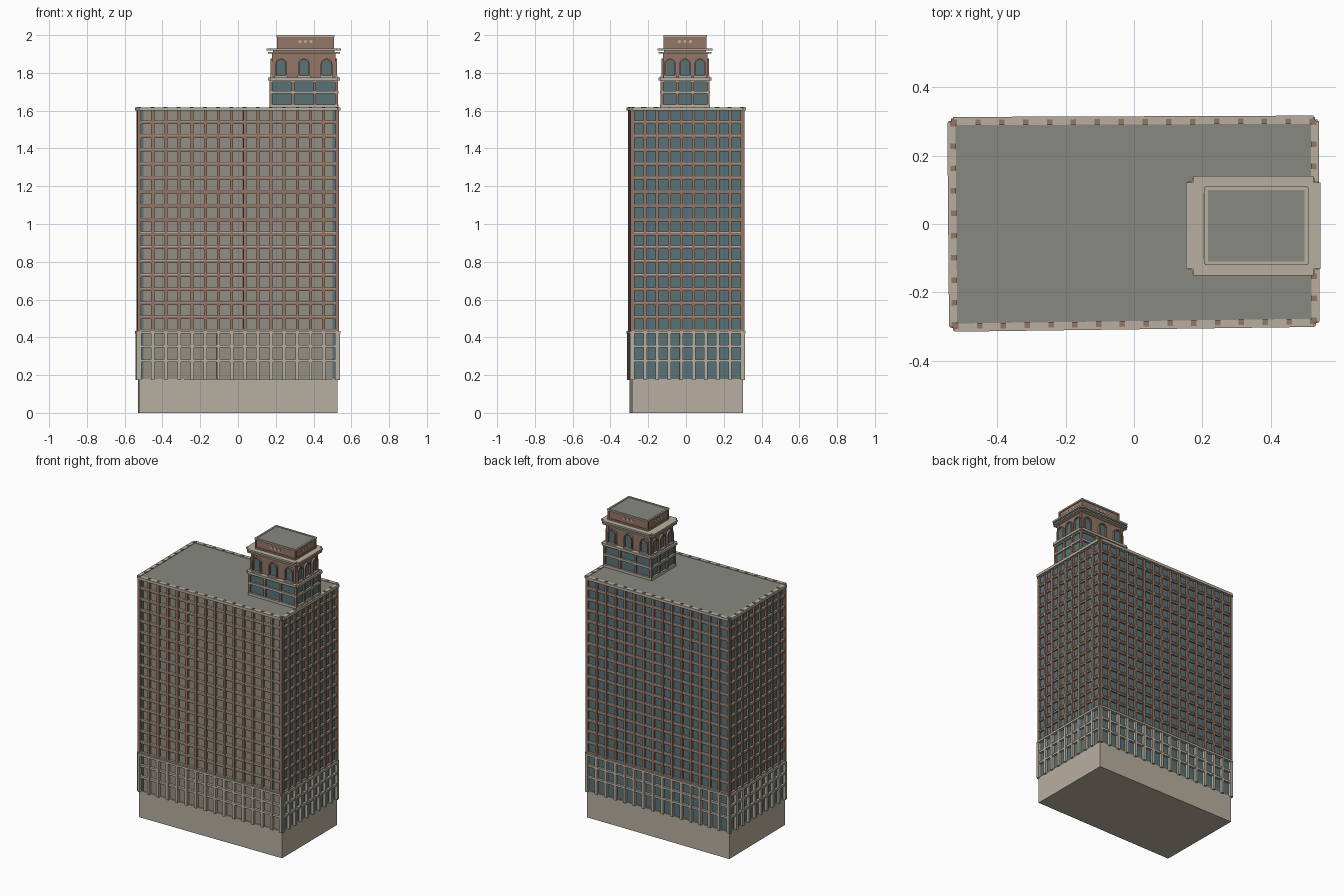
import bpy, bmesh, math
from mathutils import Matrix, Vector

if "Cube" in bpy.data.objects:
    bpy.data.objects.remove(bpy.data.objects["Cube"])


def material(name, rgb):
    m = bpy.data.materials.new(name)
    m.diffuse_color = (*rgb, 1)
    m.use_nodes = True
    m.node_tree.nodes["Principled BSDF"].inputs["Base Color"].default_value = m.diffuse_color
    return m


CREAM = material("cream_stone", (0.48, 0.43, 0.35))
BROWN = material("brown_brick", (0.30, 0.18, 0.135))
TEAL = material("teal_glass", (0.10, 0.17, 0.185))
GREY = material("grey_roof", (0.25, 0.25, 0.225))
WALL = material("grey_wall", (0.29, 0.275, 0.23))

parts = {}


def prism(part, mat, M, outline, d0, d1):
    """Extrude a wall outline (along, up) from depth d0 to d1 outward."""
    bm = parts.setdefault(part, (bmesh.new(), mat))[0]
    back = [bm.verts.new(M @ Vector((u, -d0, z))) for u, z in outline]
    front = [bm.verts.new(M @ Vector((u, -d1, z))) for u, z in outline]
    bm.faces.new(back[::-1])
    bm.faces.new(front)
    for i in range(len(outline)):
        j = (i + 1) % len(outline)
        bm.faces.new((back[i], back[j], front[j], front[i]))


def slab(part, mat, M, u0, u1, z0, z1, d0, d1):
    prism(part, mat, M, [(u0, z0), (u1, z0), (u1, z1), (u0, z1)], d0, d1)


def block(part, mat, corners, z0, z1):
    """Vertical prism over a plan outline."""
    bm = parts.setdefault(part, (bmesh.new(), mat))[0]
    lo = [bm.verts.new((x, y, z0)) for x, y in corners]
    hi = [bm.verts.new((x, y, z1)) for x, y in corners]
    bm.faces.new(lo[::-1])
    bm.faces.new(hi)
    for i in range(len(lo)):
        j = (i + 1) % len(lo)
        bm.faces.new((lo[i], lo[j], hi[j], hi[i]))


def walls(corners):
    """Yield local frame and length of each wall: front, right, back, left."""
    for i in range(4):
        a, b = Vector((*corners[i], 0)), Vector((*corners[(i + 1) % 4], 0))
        t = (b - a).normalized()
        n = Vector((-t.y, t.x, 0))
        M = Matrix.Translation(a) @ Matrix((t, n, Vector((0, 0, 1)))).transposed().to_4x4()
        yield i, M, (b - a).length


def rect(x0, x1, y0, y1):
    return [(x0, y0), (x1, y0), (x1, y1), (x0, y1)]


def arch(c, w, z0, spring, n=10):
    """Open arch path, right foot to left foot."""
    pts = [(c + w * math.cos(math.pi * k / n), spring + w * math.sin(math.pi * k / n))
           for k in range(n + 1)]
    return [(c + w, z0)] + pts + [(c - w, z0)]


# main block: slightly skewed plan
PLAN = [(-0.525, -0.299), (0.527, -0.285), (0.525, 0.301), (-0.53, 0.297)]
INNER = [(x - math.copysign(0.008, x), y - math.copysign(0.008, y)) for x, y in PLAN]
block("base", CREAM, PLAN, 0, 0.18)
block("core", WALL, INNER, 0.18, 1.60)
block("main_roof", GREY, PLAN, 1.60, 1.615)

FLOORS = 16
Z0, Z1 = 0.43, 1.61
STEP = (Z1 - Z0) / FLOORS
for side, M, L in walls(PLAN):
    bays = 15 if side % 2 == 0 else 9
    # glazing behind the grid
    if side:
        slab("windows", TEAL, M, 0.008, L - 0.008, 0.18, 1.60, -0.012, -0.006)
    else:
        for u in (0.008, L - 0.026):
            slab("windows", TEAL, M, u, u + 0.018, 0.18, 1.60, -0.012, -0.006)
    # piers
    for k in range(bays + 1):
        u = 0.004 + (L - 0.008) * k / bays
        slab("upper_piers", BROWN, M, u - 0.008, u + 0.008, Z0, 1.6205, -0.008, 0.008)
        slab("lower_piers", CREAM, M, u - 0.009, u + 0.009, 0.175, Z0, -0.008, 0.012)
    # spandrels and sills on each floor
    for f in range(FLOORS):
        z = Z0 + f * STEP
        slab("spandrels", BROWN, M, 0, L, z - 0.006, z + 0.008, -0.008, 0.003)
        slab("sills", CREAM, M, 0, L, z + 0.006, z + 0.013, -0.008, 0.006)
    # lower storey bands
    for z, d in ((0.277, 0.009), (0.353, 0.009), (0.428, 0.015)):
        slab("lower_bands", CREAM, M, 0, L, z - 0.008, z + 0.006, -0.008, d)
    # cornice strip
    slab("main_cornice", CREAM, M, 0, L, 1.60, 1.618, -0.008, 0.016)

# tower lower storeys
TOWER = rect(0.172, 0.525, -0.131, 0.121)
block("tower_core", WALL, rect(0.182, 0.515, -0.121, 0.111), 1.61, 1.77)
for side, M, L in walls(TOWER):
    slab("tower_windows", TEAL, M, 0.01, L - 0.01, 1.62, 1.765, -0.01, -0.006)
    for z0, z1, d in ((1.612, 1.632, 0.006), (1.69, 1.704, 0.006), (1.752, 1.762, 0.004)):
        slab("tower_bands", CREAM, M, 0, L, z0, z1, -0.01, d)
    for k in range(4):
        u = 0.004 + (L - 0.008) * k / 3
        slab("tower_piers", BROWN, M, u - 0.007, u + 0.007, 1.615, 1.76, -0.01, 0.004)
    slab("tower_ledge", CREAM, M, -0.003, L + 0.003, 1.76, 1.776, -0.02, 0.014)
    # upper double cornice
    slab("tower_cornice", CREAM, M, 0, L, 1.918, 1.929, -0.03, 0.02)
    slab("tower_cornice_lower", CREAM, M, 0, L, 1.902, 1.911, -0.03, 0.014)

# arcaded storey
ARCADE = rect(0.186, 0.511, -0.117, 0.107)
block("arcade_walls", BROWN, ARCADE, 1.765, 1.92)
block("tower_roof", GREY, ARCADE, 1.918, 1.927)
for side, M, L in walls(ARCADE):
    gap = 0.12 if side % 2 == 0 else 0.08
    for k in (-1, 0, 1):
        c = L / 2 + k * gap
        prism("arched_windows", TEAL, M, arch(c, 0.025, 1.778, 1.845), -0.002, 0.004)
        ring = arch(c, 0.031, 1.776, 1.845) + arch(c, 0.024, 1.776, 1.845)[::-1]
        prism("arch_surrounds", BROWN, M, ring, -0.002, 0.014)
        slab("arch_sills", CREAM, M, c - 0.034, c + 0.034, 1.776, 1.785, -0.002, 0.017)
    for u in (0.005, L - 0.005):
        slab("arcade_corner_piers", BROWN, M, u - 0.008, u + 0.008, 1.776, 1.905, -0.005, 0.006)

# penthouse with framed panels and roundels
PENT = rect(0.208, 0.507, -0.117, 0.107)
block("penthouse", BROWN, rect(0.212, 0.503, -0.113, 0.103), 1.92, 1.992)
block("penthouse_roof", GREY, rect(0.214, 0.501, -0.111, 0.101), 1.985, 1.996)
for side, M, L in walls(PENT):
    slab("penthouse_rim", CREAM, M, 0, L, 1.99, 2.0, -0.008, 0.003)
    slab("penthouse_frame", BROWN, M, 0, L, 1.927, 1.94, -0.006, 0.001)
    for u in (0, L - 0.01):
        slab("penthouse_frame", BROWN, M, u, u + 0.01, 1.935, 1.992, -0.006, 0.001)
    for k in (-1, 0, 1):
        c = L / 2 + k * 0.029
        disc = [(c + 0.009 * math.cos(a * math.pi / 6), 1.966 + 0.009 * math.sin(a * math.pi / 6))
                for a in range(12)]
        prism("roundels", CREAM, M, disc, -0.006, 0.0)

# turn every collected part into an object
for name, (bm, mat) in parts.items():
    bmesh.ops.recalc_face_normals(bm, faces=bm.faces)
    me = bpy.data.meshes.new(name)
    bm.to_mesh(me)
    bm.free()
    me.materials.append(mat)
    bpy.context.collection.objects.link(bpy.data.objects.new(name, me))
